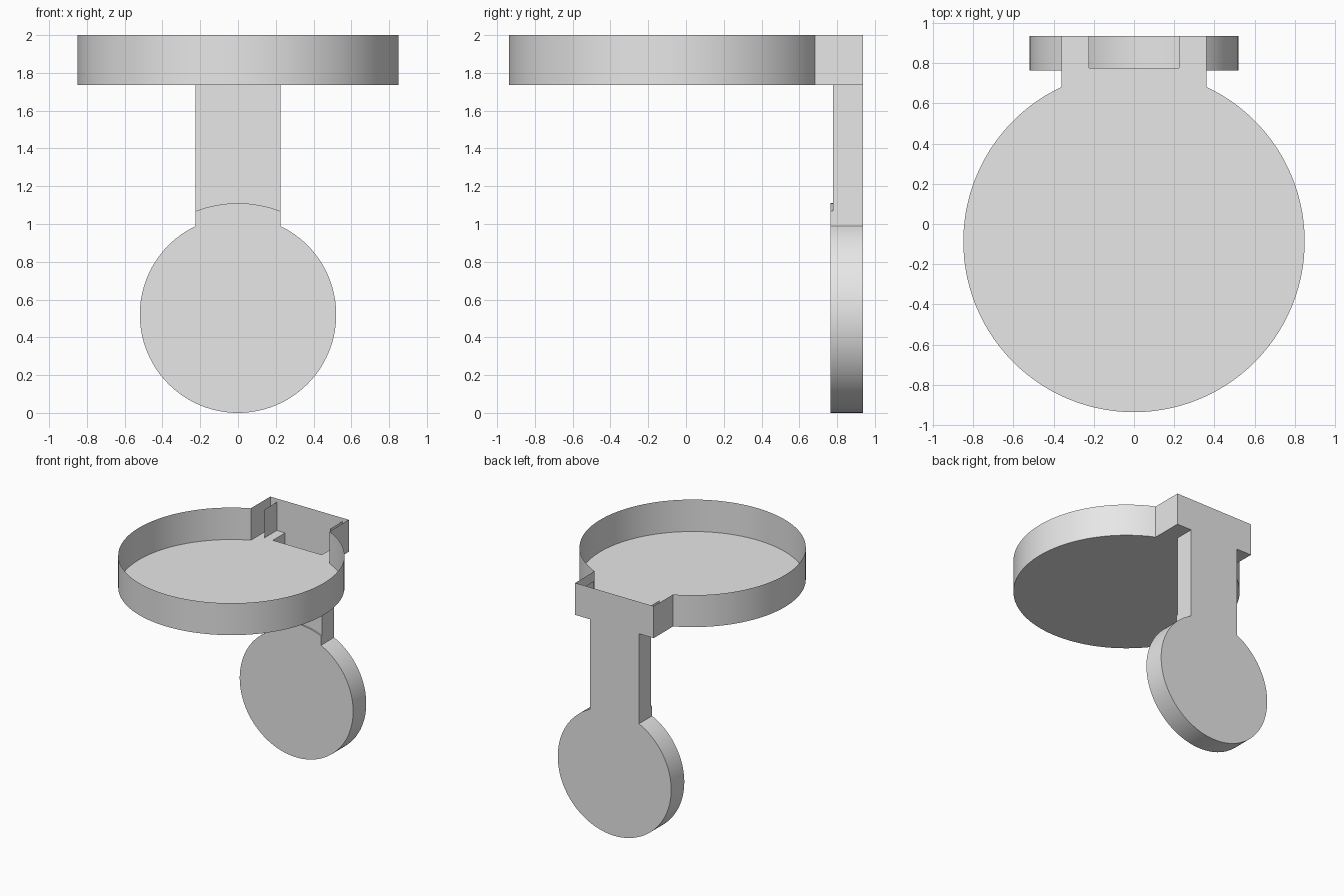
import bpy, bmesh, math

cube = bpy.data.objects.get("Cube")
if cube:
    bpy.data.objects.remove(cube, do_unlink=True)

grey = bpy.data.materials.new("light_grey")
grey.use_nodes = True
COLOR = (0.8, 0.8, 0.8, 1)
grey.diffuse_color = COLOR
grey.node_tree.nodes["Principled BSDF"].inputs["Base Color"].default_value = COLOR

BACK = 0.937                      # shared rear plane
FRONT, STEM_FRONT = 0.765, 0.777  # front of the disc and of the stem
FLOOR, TOP = 1.735, 2.0
NECK, STEM = 0.36, 0.225          # half widths


def arc(radius, centre, half, sign, steps=96):
    """Circle from +half to -half, leaving a gap on the sign side."""
    gap = math.asin(half / radius)
    pts = []
    for i in range(steps + 1):
        a = gap + (2 * math.pi - 2 * gap) * i / steps
        pts.append((radius * math.sin(a), centre + sign * radius * math.cos(a)))
    return pts


def level(z):
    return lambda p: (p[0], p[1], z)


def upright(y):
    return lambda p: (p[0], y, p[1])


def build(name, caps=(), walls=()):
    """caps: (points, plane); walls: (points, plane, plane, closed)."""
    bm = bmesh.new()
    for pts, plane in caps:
        bm.faces.new([bm.verts.new(plane(p)) for p in pts])
    for pts, low, high, closed in walls:
        a = [bm.verts.new(low(p)) for p in pts]
        b = [bm.verts.new(high(p)) for p in pts]
        for i in range(len(pts) if closed else len(pts) - 1):
            j = (i + 1) % len(pts)
            bm.faces.new((a[i], a[j], b[j], b[i]))
    bmesh.ops.remove_doubles(bm, verts=bm.verts, dist=0.0001)
    bmesh.ops.recalc_face_normals(bm, faces=bm.faces)
    mesh = bpy.data.meshes.new(name)
    bm.to_mesh(mesh)
    bm.free()
    mesh.materials.append(grey)
    obj = bpy.data.objects.new(name, mesh)
    bpy.context.collection.objects.link(obj)
    bpy.ops.object.select_all(action="DESELECT")
    obj.select_set(True)
    bpy.context.view_layer.objects.active = obj
    bpy.ops.object.shade_smooth_by_angle(angle=math.radians(30))
    return obj


# Open round tray with a square neck; its floor is notched for the hollow stem
tray_arc = arc(0.85, -0.087, NECK, 1)
rim = tray_arc + [(-NECK, BACK), (NECK, BACK)]
notch = [(-NECK, BACK), (-STEM, BACK), (-STEM, STEM_FRONT),
         (STEM, STEM_FRONT), (STEM, BACK), (NECK, BACK)]
build("tray", caps=[(tray_arc + notch, level(FLOOR))],
      walls=[(rim, level(FLOOR), level(TOP), True)])

# Thin upright ribs inside the neck
for side, x in (("left", 0.3), ("right", -0.3)):
    build(side + "_neck_rib",
          walls=[([(x, STEM_FRONT), (x, BACK)], level(FLOOR), level(1.97), False)])

# Hollow disc: keyhole back, arched front plate and curved side wall
disc_arc = arc(0.52, 0.52, STEM, 1)
shoulder = disc_arc[0][1]
arch_r, arch_top = 0.625, 1.11
arch = []
for i in range(17):
    x = -STEM + 2 * STEM * i / 16
    arch.append((x, arch_top - arch_r + math.sqrt(arch_r ** 2 - x * x)))
build("hanging_disc",
      caps=[(disc_arc + arch, upright(FRONT)),
            (disc_arc + [(-STEM, FLOOR), (STEM, FLOOR)], upright(BACK))],
      walls=[(disc_arc, upright(FRONT), upright(BACK), False),
             ([disc_arc[-1]] + arch + [disc_arc[0]],
              upright(FRONT), upright(STEM_FRONT), False)])

# Hollow stem: front panel and two sides, open into the tray
channel = [(-STEM, BACK), (-STEM, STEM_FRONT), (STEM, STEM_FRONT), (STEM, BACK)]
build("stem", walls=[(channel, level(shoulder), level(FLOOR), False)])
